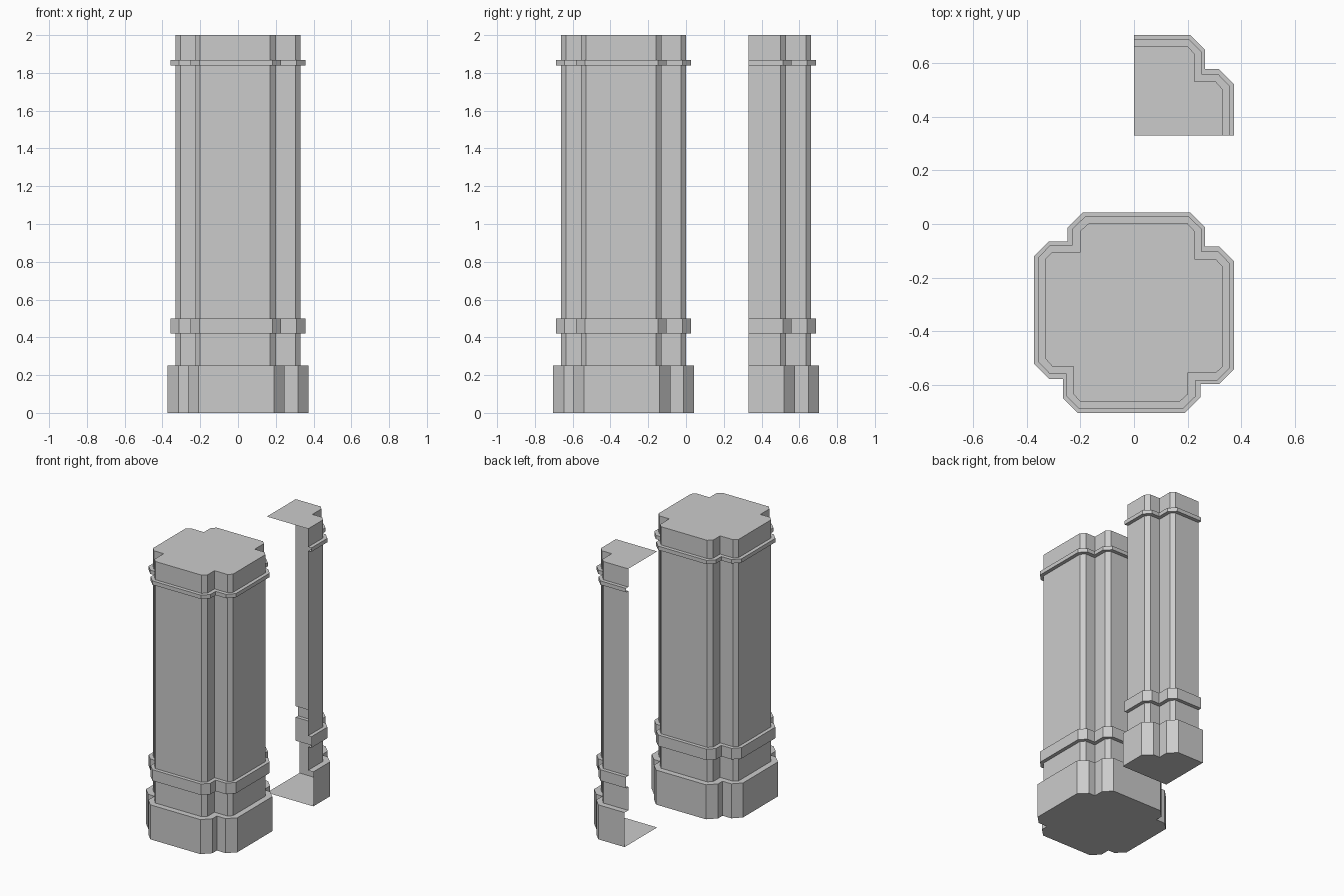
import bpy, bmesh

if "Cube" in bpy.data.objects:
    bpy.data.objects.remove(bpy.data.objects["Cube"])

# One quarter of each cross-section (notched, chamfered corner), clockwise from +y
BASE = [(.21, .373), (.265, .318), (.265, .247), (.316, .247), (.373, .19)]
BAND = [(.205, .357), (.252, .311), (.252, .228), (.313, .228), (.357, .183)]
SHAFT = [(.20, .331), (.225, .304), (.225, .20), (.304, .20), (.331, .17)]

# Sections from bottom to top
LEVELS = [(BASE, 0), (BASE, .25), (SHAFT, .25), (SHAFT, .42), (BAND, .42), (BAND, .50),
          (SHAFT, .50), (SHAFT, 1.84), (BAND, 1.84), (BAND, 1.868), (SHAFT, 1.868), (SHAFT, 2)]


def full_ring(quarter):
    ring, pts = [], quarter
    for _ in range(4):
        ring += pts
        pts = [(y, -x) for x, y in pts]
    return ring


def quarter_ring(quarter):
    return [(0, quarter[0][1])] + quarter + [(quarter[-1][0], 0)]


def build(name, ring_of, y_pos, closed):
    bm = bmesh.new()
    rings = [[bm.verts.new((x, y, z)) for x, y in ring_of(q)] for q, z in LEVELS]
    n = len(rings[0])
    # walls and ledges
    for low, high in zip(rings, rings[1:]):
        for i in range(n if closed else n - 1):
            j = (i + 1) % n
            bm.faces.new((low[j], low[i], high[i], high[j]))
    # bottom and top caps; the quarter's caps reach back to its inner corner
    for ring, z, top in ((rings[0], 0, False), (rings[-1], 2, True)):
        loop = list(ring) if closed else ring + [bm.verts.new((0, 0, z))]
        bm.faces.new(loop[::-1] if top else loop)
    mesh = bpy.data.meshes.new(name)
    bm.to_mesh(mesh)
    bm.free()
    obj = bpy.data.objects.new(name, mesh)
    obj.location.y = y_pos
    bpy.context.collection.objects.link(obj)


# Whole column in front, open-backed corner piece behind
build("column", full_ring, -.33, True)
build("column_quarter", quarter_ring, .33, False)
